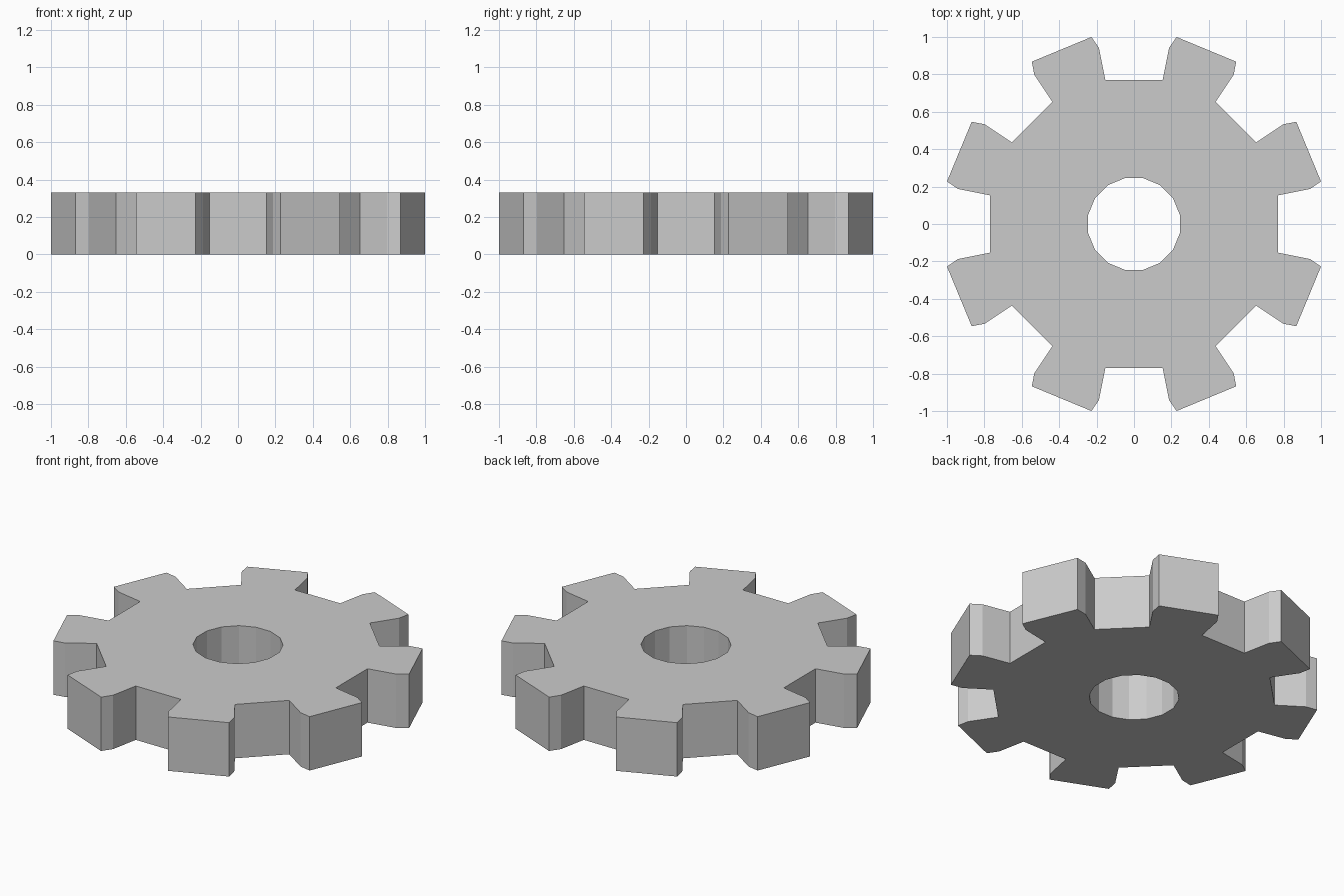
import bpy, bmesh
from math import sin, cos, radians

if "Cube" in bpy.data.objects:
    bpy.data.objects.remove(bpy.data.objects["Cube"])

TEETH = 8
HEIGHT = 0.33
BORE_R, ROOT_R, MID_R, TIP_R = 0.25, 0.785, 0.959, 1.0255
ROOT_HALF, TIP_HALF = 11.25, 9.7  # half angles of a tooth in degrees

bm = bmesh.new()


def face(*polar):
    bm.faces.new([bm.verts.new((r * cos(radians(a)), r * sin(radians(a)), 0))
                  for r, a in polar])


# Flat outline: per tooth, two body sectors and a two-step tapered tooth
for i in range(TEETH):
    c = 22.5 + i * 360 / TEETH
    a, b, d = c - ROOT_HALF, c + ROOT_HALF, c + 3 * ROOT_HALF
    face((BORE_R, a), (ROOT_R, a), (ROOT_R, b), (BORE_R, b))
    face((BORE_R, b), (ROOT_R, b), (ROOT_R, d), (BORE_R, d))
    face((ROOT_R, a), (MID_R, a), (MID_R, b), (ROOT_R, b))
    face((MID_R, a), (TIP_R, c - TIP_HALF), (TIP_R, c + TIP_HALF), (MID_R, b))
bmesh.ops.remove_doubles(bm, verts=bm.verts[:], dist=1e-4)

# Extrude to full thickness, keeping the bottom closed
ext = bmesh.ops.extrude_face_region(bm, geom=bm.faces[:], use_keep_orig=True)
top = [g for g in ext["geom"] if isinstance(g, bmesh.types.BMVert)]
bmesh.ops.translate(bm, verts=top, vec=(0, 0, HEIGHT))
bmesh.ops.recalc_face_normals(bm, faces=bm.faces[:])

mesh = bpy.data.meshes.new("gear_wheel")
bm.to_mesh(mesh)
bm.free()
gear = bpy.data.objects.new("gear_wheel", mesh)
bpy.context.collection.objects.link(gear)
